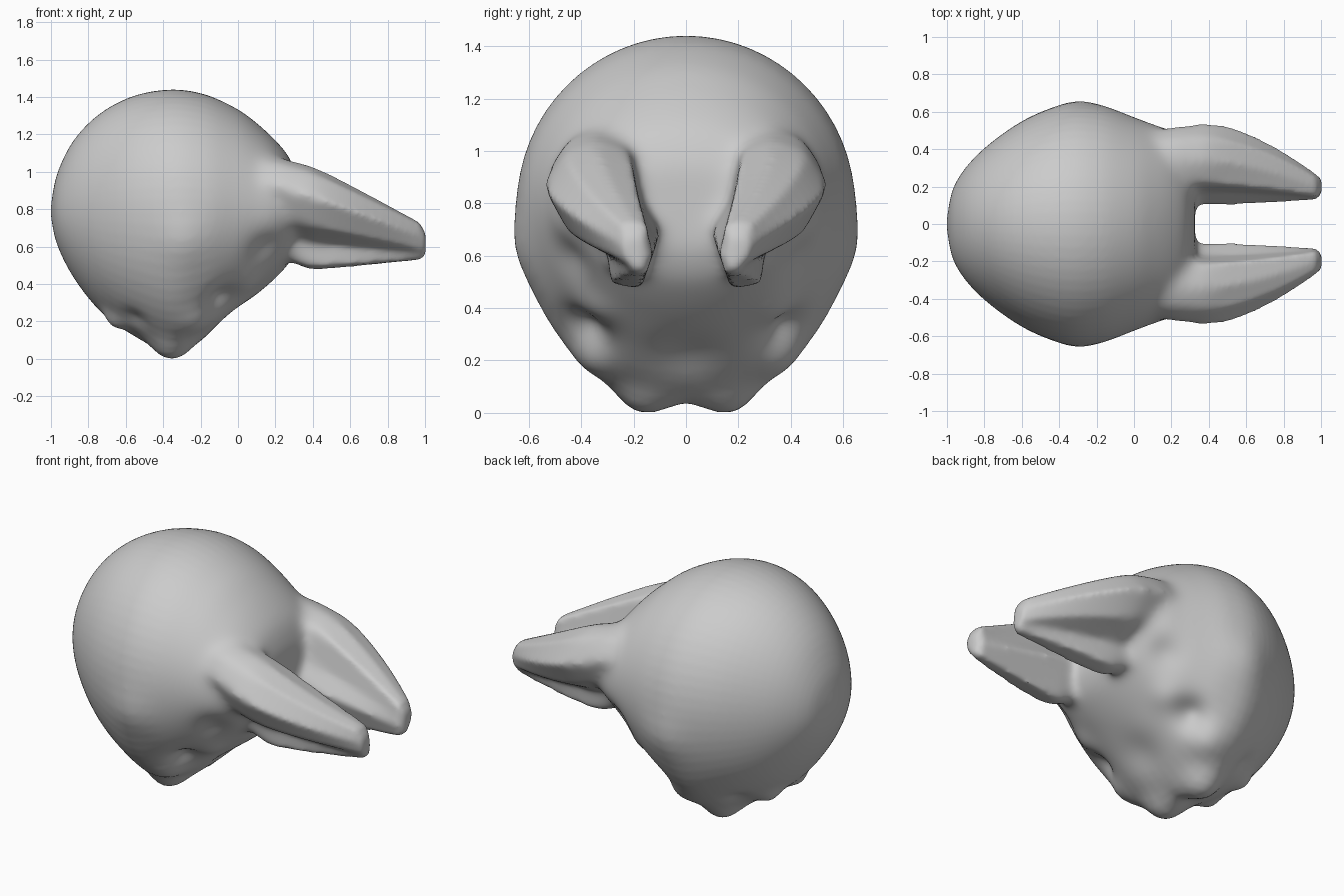
import bpy
import bmesh
from math import sin, cos, pi, exp
from mathutils import Vector

cube = bpy.data.objects.get("Cube")
if cube:
    bpy.data.objects.remove(cube, do_unlink=True)


def spline(rows, steps):
    """Smooth curve through rows of numbers (Catmull-Rom)."""
    rows = [Vector(r) for r in rows]
    out = []
    for i in range(len(rows) - 1):
        b, c = rows[i], rows[i + 1]
        a = rows[max(i - 1, 0)]
        d = rows[min(i + 2, len(rows) - 1)]
        for k in range(steps):
            t = k / steps
            out.append(b + (c - a) * t / 2 + (a * 2 - b * 5 + c * 4 - d) * t * t / 2
                       + (b * 3 - a - c * 3 + d) * t ** 3 / 2)
    return out + [rows[-1]]


def loft(bm, rings):
    """Closed skin over equal rings of points."""
    loops = [[bm.verts.new(p) for p in ring] for ring in rings]
    n = len(loops[0])
    for a, b in zip(loops, loops[1:]):
        for i in range(n):
            j = (i + 1) % n
            bm.faces.new((a[i], a[j], b[j], b[i]))
    bm.faces.new(loops[0])
    bm.faces.new(loops[-1])


bm = bmesh.new()

# Rounded body: x, bottom, top, half width, height of the widest level
body = [
    (-1.0, .76, .82, .03, .79), (-.967, .61, .99, .19, .79), (-.876, .43, 1.172, .33, .79),
    (-.732, .25, 1.316, .46, .79), (-.551, .12, 1.408, .575, .79), (-.35, .03, 1.44, .642, .79),
    (-.17, .11, 1.412, .63, .79), (0, .25, 1.335, .572, .79), (.1, .34, 1.262, .535, .79),
    (.2, .43, 1.17, .5, .79), (.28, .52, 1.07, .43, .79), (.325, .63, .94, .28, .78),
]
rings = []
for x, low, high, wide, mid in spline(body, 4):
    ring = []
    for i in range(64):
        a = 2 * pi * i / 64
        reach = high - mid if sin(a) > 0 else mid - low
        ring.append((x, wide * cos(a), mid + reach * sin(a)))
    rings.append(ring)
loft(bm, rings)

# Paired forward prongs: grooved section that narrows towards the tip
root = [(.34, 1.04), (.46, 1.0), (.545, .87), (.46, .71), (.3, .62),
        (.29, .49), (.17, .47), (.1, .7), (.17, .81), (.21, 1.0)]
tip = [(.2, .73), (.25, .72), (.27, .66), (.25, .59), (.23, .57),
       (.2, .53), (.15, .53), (.13, .6), (.14, .66), (.15, .72)]
centre = Vector((.3, .76))
tip_centre = Vector((.2, .61))
for side in (-1, 1):
    rings = []
    # Shoulder that rises back into the body
    for x, size, lift in ((-.05, .65, .1), (.08, .82, .09), (.2, .92, .07), (.29, .98, .03)):
        ring = [centre + (Vector(p) - centre) * size for p in root]
        rings.append([(x, side * p.x, p.y + lift) for p in ring])
    for k in range(13):
        s = k / 12
        ty, tz = s ** 1.6, s ** 1.05
        rings.append([(.38 + .59 * s, side * (a[0] + (b[0] - a[0]) * ty),
                       a[1] + (b[1] - a[1]) * tz) for a, b in zip(root, tip)])
    ring = [tip_centre + (Vector(p) - tip_centre) * .6 for p in tip]
    rings.append([(1.003, side * p.x, p.y - .01) for p in ring])
    loft(bm, rings)

bmesh.ops.recalc_face_normals(bm, faces=bm.faces)
mesh = bpy.data.meshes.new("pronged_body")
bm.to_mesh(mesh)
bm.free()
obj = bpy.data.objects.new("pronged_body", mesh)
bpy.context.collection.objects.link(obj)
bpy.context.view_layer.objects.active = obj
obj.select_set(True)

# Fuse the parts into one skin
fuse = obj.modifiers.new("fuse", 'REMESH')
fuse.mode = 'VOXEL'
fuse.voxel_size = .015
soften = obj.modifiers.new("soften", 'SMOOTH')
soften.factor = .5
soften.iterations = 5
for name in ("fuse", "soften"):
    bpy.ops.object.modifier_apply(modifier=name)
mesh = obj.data

# Melt the shoulders into the body, leaving the prong blades crisp
shoulder = obj.vertex_groups.new(name="shoulder")
for v in mesh.vertices:
    weight = min((v.co.x + .15) / .2, (.5 - v.co.x) / .2, 1)
    if weight > 0:
        shoulder.add([v.index], weight, 'REPLACE')
melt = obj.modifiers.new("melt", 'SMOOTH')
melt.factor = .5
melt.iterations = 70
melt.vertex_group = shoulder.name
bpy.ops.object.modifier_apply(modifier=melt.name)

# Sculpted lumps (positive) and hollows (negative), mirrored across y
dabs = [
    ((-.09, .38, .32), .09, -.055),  # side socket
    ((.04, .33, .42), .09, .02),     # brow
    ((-.06, 0, .22), .14, -.03),     # hollow under the front
    ((-.22, .36, .2), .1, .03),      # cheek
    ((-.36, .17, .05), .11, .055),   # underside lump
    ((-.4, 0, .03), .07, -.02),      # underside cleft
    ((-.66, .14, .2), .07, .035),    # rear lump
    ((-.56, .3, .2), .07, -.02),     # rear crease
    ((-.28, .63, .63), .14, .02),    # side swell
    ((.16, .46, .58), .1, -.03),     # hollow behind the prong
]
moves = []
for v in mesh.vertices:
    p = Vector((v.co.x, abs(v.co.y), v.co.z))
    push = sum(depth * exp(-(p - Vector(at)).length_squared / radius ** 2)
               for at, radius, depth in dabs)
    moves.append(v.co + v.normal * push)
for v, p in zip(mesh.vertices, moves):
    v.co = p

# One plain grey finish
grey = bpy.data.materials.new("light_grey")
grey.use_nodes = True
colour = (.6, .6, .6, 1)
grey.diffuse_color = colour
grey.node_tree.nodes["Principled BSDF"].inputs["Base Color"].default_value = colour
mesh.materials.clear()
mesh.materials.append(grey)
bpy.ops.object.shade_smooth_by_angle(angle=pi / 4)
